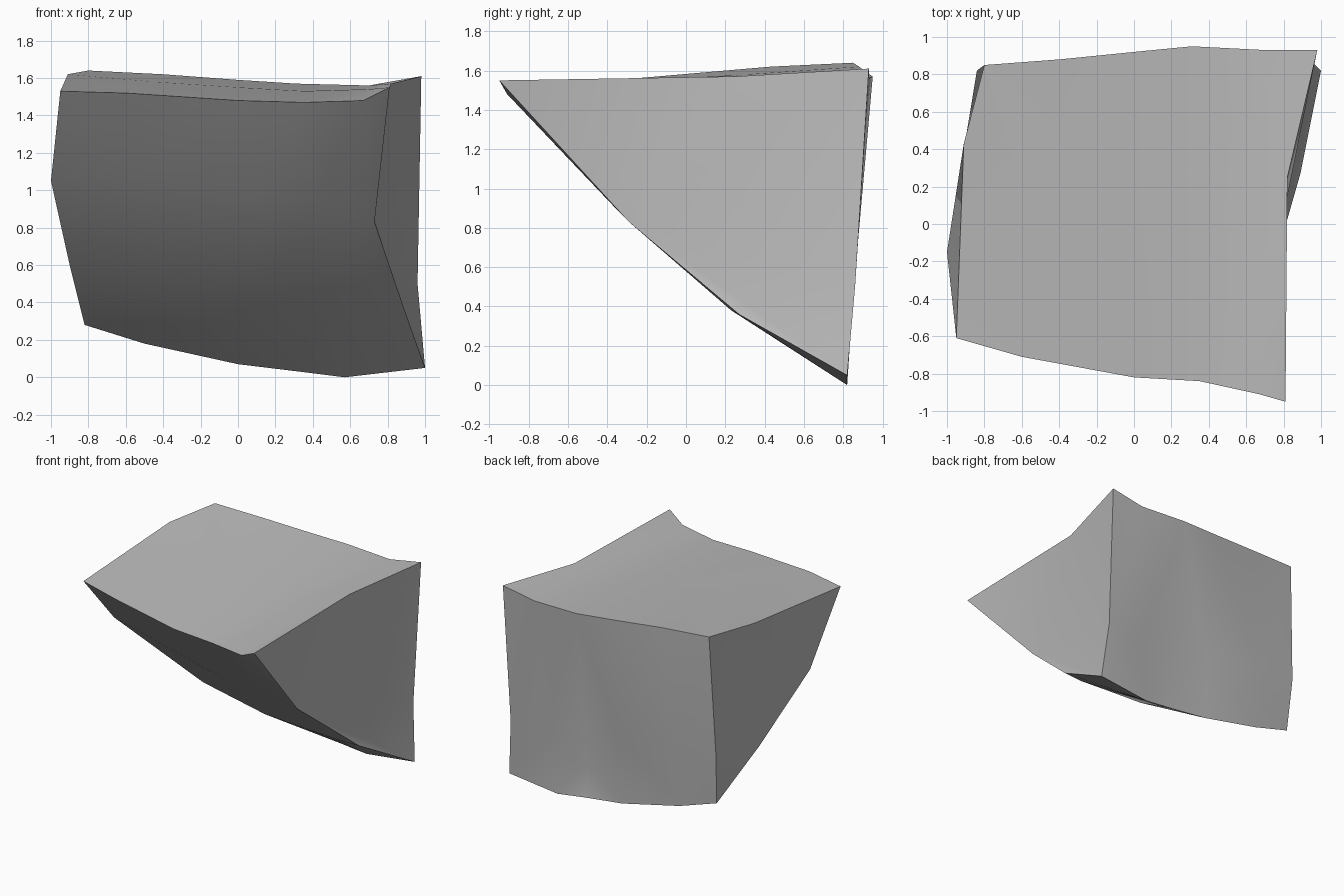
import bpy
import bmesh
import math

# Remove the default object
default_cube = bpy.data.objects.get("Cube")
if default_cube:
    bpy.data.objects.remove(default_cube, do_unlink=True)


def make_material(name, colour):
    material = bpy.data.materials.new(name)
    material.use_nodes = True
    material.diffuse_color = colour
    material.node_tree.nodes["Principled BSDF"].inputs["Base Color"].default_value = colour
    return material


def loft(bm, rails):
    """Skin a closed tube around rails that all run from the right to the left."""
    rows = [[bm.verts.new(point) for point in rail] for rail in rails]
    for row, following in zip(rows, rows[1:] + rows[:1]):
        for i in range(len(row) - 1):
            bm.faces.new((row[i], row[i + 1], following[i + 1], following[i]))
    return rows


def fan_cap(bm, ring):
    """Close an end with creases that spread from its first vertex."""
    for a, b in zip(ring[1:], ring[2:]):
        bm.faces.new((ring[0], a, b))


# Rails along the wedge, each from the -x end to the +x end
front_edge = [(-.95, -.61, 1.53), (-.6, -.71, 1.52), (0, -.82, 1.48),
              (.35, -.84, 1.47), (.67, -.91, 1.48), (.81, -.95, 1.55)]
slope_ridge = [(-1, -.15, 1.05), (-.6, -.32, 1.08), (.11, -.44, 1),
               (.4, -.38, .93), (.62, -.33, .87), (.73, -.29, .83)]
slope_foot = [(-.9, .35, .6), (-.5, .27, .5), (.1, .2, .43),
              (.45, .22, .4), (.7, .23, .38), (.89, .27, .36)]
bottom_edge = [(-.82, .78, .28), (-.5, .8, .18), (0, .81, .07),
               (.33, .81, .03), (.57, .82, 0), (1, .82, .05)]
back_dent = [(-.84, .82, .7), (-.5, .84, .7), (0, .84, .6),
             (.33, .78, .27), (.65, .85, .45), (.96, .86, .5)]
back_top_edge = [(-.8, .85, 1.64), (-.4, .88, 1.62), (0, .92, 1.59),
                 (.31, .95, 1.57), (.7, .93, 1.56), (.98, .93, 1.61)]
top_middle = [(-.91, .43, 1.62), (-.45, .3, 1.58), (0, .1, 1.55),
              (.35, .1, 1.53), (.7, .1, 1.54), (.82, .25, 1.57)]

# Rock wedge: tube around the rails, closed by a creased cap at each end
bm = bmesh.new()
rows = loft(bm, [slope_ridge, slope_foot, bottom_edge, back_dent,
                 back_top_edge, top_middle, front_edge])
for end in (0, -1):
    fan_cap(bm, [row[end] for row in rows])
bmesh.ops.triangulate(bm, faces=bm.faces[:], quad_method='SHORT_EDGE')
bmesh.ops.recalc_face_normals(bm, faces=bm.faces[:])

mesh = bpy.data.meshes.new("rock_wedge")
bm.to_mesh(mesh)
bm.free()
mesh.materials.append(make_material("stone grey", (.5, .5, .5, 1)))
rock = bpy.data.objects.new("rock_wedge", mesh)
bpy.context.collection.objects.link(rock)

# Soft shading across the faces, crisp at the outer edges
bpy.ops.object.select_all(action='DESELECT')
rock.select_set(True)
bpy.context.view_layer.objects.active = rock
bpy.ops.object.shade_smooth_by_angle(angle=math.radians(30))
